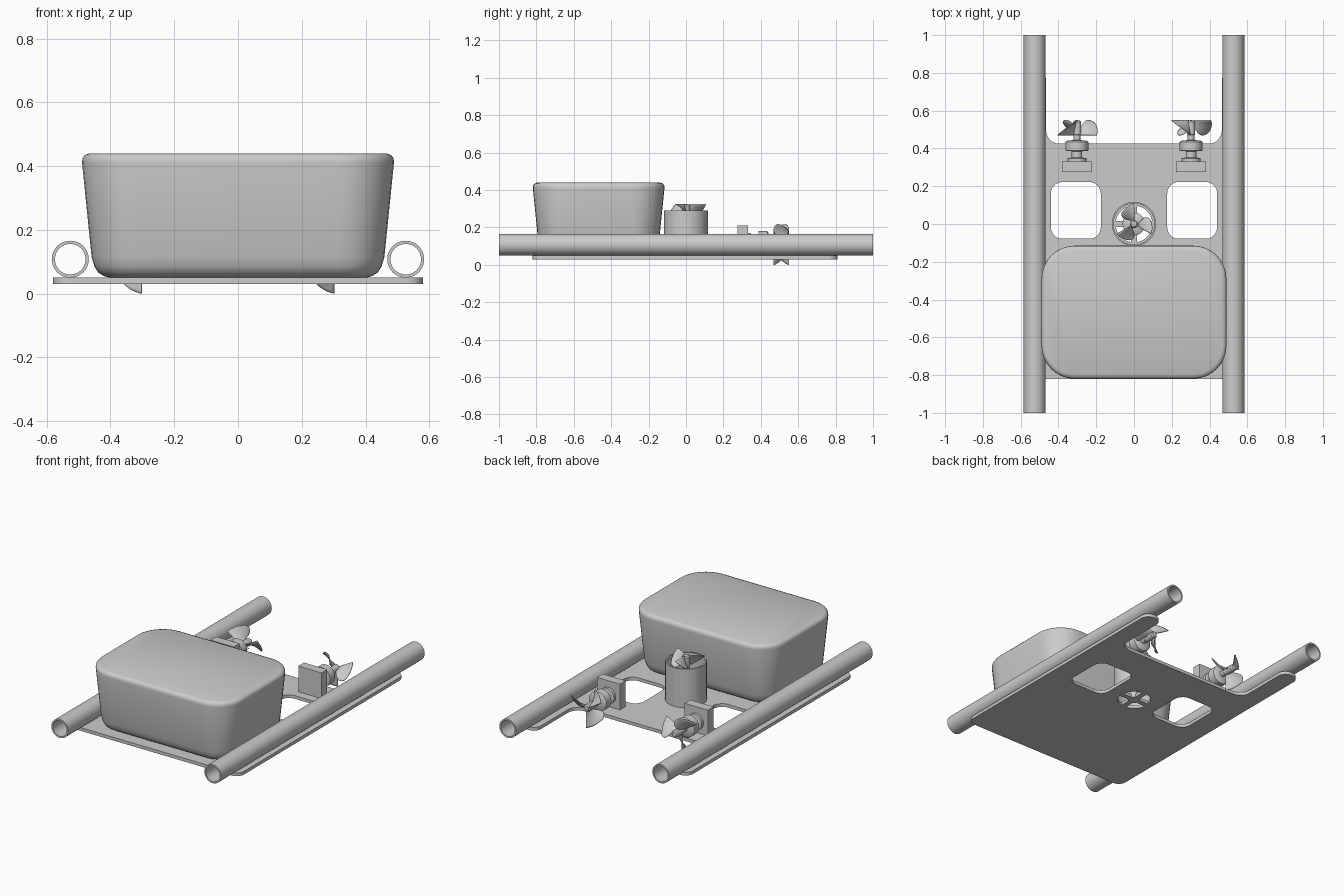
import bpy, bmesh
from math import sin, cos, pi, radians, asin
from mathutils import Vector

if "Cube" in bpy.data.objects:
    bpy.data.objects.remove(bpy.data.objects["Cube"])


def make(name, verts, faces, loc=(0, 0, 0), rot=(0, 0, 0), angle=35):
    me = bpy.data.meshes.new(name)
    me.from_pydata(verts, [], faces)
    bm = bmesh.new()
    bm.from_mesh(me)
    bmesh.ops.remove_doubles(bm, verts=bm.verts, dist=1e-5)
    bmesh.ops.recalc_face_normals(bm, faces=bm.faces)
    bm.to_mesh(me)
    bm.free()
    ob = bpy.data.objects.new(name, me)
    bpy.context.collection.objects.link(ob)
    ob.location, ob.rotation_euler = loc, rot
    select(ob)
    bpy.ops.object.shade_smooth_by_angle(angle=radians(angle))
    return ob


def select(ob):
    bpy.ops.object.select_all(action='DESELECT')
    ob.select_set(True)
    bpy.context.view_layer.objects.active = ob


def lathe(name, profile, loc=(0, 0, 0), rot=(0, 0, 0), closed=False, n=40):
    m = len(profile)
    verts = [(r * cos(2 * pi * i / n), r * sin(2 * pi * i / n), z)
             for i in range(n) for r, z in profile]
    faces = [(i * m + j, (i + 1) % n * m + j, (i + 1) % n * m + (j + 1) % m, i * m + (j + 1) % m)
             for i in range(n) for j in range(m if closed else m - 1)]
    return make(name, verts, faces, loc, rot)


def rounded(corners, steps=8):
    """Polygon of (x, y, radius) right-angled corners with arcs inserted."""
    out = []
    for i, (x, y, r) in enumerate(corners):
        p = Vector((x, y))
        a = (Vector(corners[i - 1][:2]) - p).normalized() * r
        b = (Vector(corners[(i + 1) % len(corners)][:2]) - p).normalized() * r
        for k in range(steps + 1):
            t = k / steps * pi / 2
            out.append(p + a * (1 - sin(t)) + b * (1 - cos(t)))
    return out


def rect(cx, cy, hx, hy, r):
    return rounded([(cx - hx, cy - hy, r), (cx + hx, cy - hy, r),
                    (cx + hx, cy + hy, r), (cx - hx, cy + hy, r)])


def plate(name, loops, z0, z1):
    cu = bpy.data.curves.new(name, 'CURVE')
    cu.dimensions, cu.fill_mode, cu.extrude = '2D', 'BOTH', (z1 - z0) / 2
    for pts in loops:
        s = cu.splines.new('POLY')
        s.points.add(len(pts) - 1)
        for p, q in zip(s.points, pts):
            p.co = (q[0], q[1], 0, 1)
        s.use_cyclic_u = True
    ob = bpy.data.objects.new(name, cu)
    bpy.context.collection.objects.link(ob)
    ob.location.z = (z0 + z1) / 2
    select(ob)
    bpy.ops.object.convert(target='MESH')
    bpy.ops.object.shade_smooth_by_angle(angle=radians(35))


def sector(k, r0=0.035, r1=0.097, w=0.016, n=8):
    """Quarter opening between the spokes under the duct."""
    pts = []
    for r, order in ((r1, range(n + 1)), (r0, range(n, -1, -1))):
        e = asin(w / r)
        for i in order:
            a = k * pi / 2 + e + (pi / 2 - 2 * e) * i / n
            pts.append((r * cos(a), r * sin(a)))
    return pts


def thruster(name, loc, rot, hand=1, size=0.12):
    # Motor pod, shaft and hub
    lathe(name + "_motor", [(0, -.18), (.05, -.18), (.05, -.162), (.028, -.158), (.028, -.125),
                            (.06, -.122), (.06, -.075), (.05, -.068), (.018, -.066), (.018, -.04),
                            (.022, -.035), (.022, .03), (.015, .038), (0, .04)], loc, rot)
    # Three helical blades
    verts, faces, nu, nv = [], [], 10, 10
    for b in range(3):
        base = len(verts)
        for i in range(nu + 1):
            u = i / nu
            for j in range(nv + 1):
                v = j / nv
                chord = .5 + 1.6 * v - 1.27 * v * v
                r = .015 + (size * (1 - .18 * u) - .015) * v
                a = pi / 2 + 2 * pi * b / 3 + radians(60) * u * chord
                verts.append((r * cos(a), r * sin(a), hand * (.04 - .08 * u * chord)))
        faces += [(base + i * (nv + 1) + j, base + (i + 1) * (nv + 1) + j,
                   base + (i + 1) * (nv + 1) + j + 1, base + i * (nv + 1) + j + 1)
                  for i in range(nu) for j in range(nv)]
    ob = make(name + "_propeller", verts, faces, loc, rot)
    m = ob.modifiers.new("thickness", 'SOLIDIFY')
    m.thickness, m.offset = .004, 0


# Deck plate with rear arms, two windows and spoked duct opening
outline = rounded([(-.58, -.82, .05), (.58, -.82, .05), (.58, .81, .05), (.465, .81, .05),
                   (.465, .425, .07), (-.465, .425, .07), (-.465, .81, .05), (-.58, .81, .05)])
windows = [rect(s * .308, .072, .132, .15, .06) for s in (-1, 1)]
plate("deck_plate", [outline] + windows + [sector(k) for k in range(4)], .03, .05)

# Side float tubes
for side, s in (("left", -1), ("right", 1)):
    lathe(side + "_float_tube", [(.058, -1), (.058, 1), (.048, 1), (.048, -1)],
          (s * .526, 0, .108), (-pi / 2, 0, 0), closed=True)

# Equipment box: tapered, rounded rings
verts, faces, rings = [], [], [(.05, .09), (.055, .07), (.066, .052), (.085, .04), (.115, .031),
                               (.41, .001), (.424, .002), (.434, .009), (.44, .024)]
for z, d in rings:
    ring = rect(0, -.467, .49 - d, .353 - d, .175 - d)
    verts += [(p.x, p.y, z) for p in ring]
n = len(ring)
for k in range(len(rings) - 1):
    faces += [(k * n + i, k * n + (i + 1) % n, (k + 1) * n + (i + 1) % n, (k + 1) * n + i)
              for i in range(n)]
faces += [tuple(range(n)), tuple(range(len(verts) - n, len(verts)))]
make("equipment_box", verts, faces)

# Vertical thruster inside its duct
lathe("thruster_duct", [(.117, .05), (.117, .29), (.109, .29), (.109, .05)], closed=True)
lathe("vertical_motor_base", [(0, .05), (.035, .05), (.035, .11), (0, .11)])
thruster("vertical", (0, 0, .285), (0, 0, 0), size=.106)

# Rear thrusters with opposite-handed propellers on mounting blocks
for side, s in (("left", -1), ("right", 1)):
    x = s * .302
    thruster(side + "_rear", (x, .51, .12), (-pi / 2, 0, 0), hand=s)
    bpy.ops.mesh.primitive_cube_add(size=1, location=(x, .303, .13))
    block = bpy.context.object
    block.name = side + "_motor_mount"
    block.scale = (.16, .056, .16)
